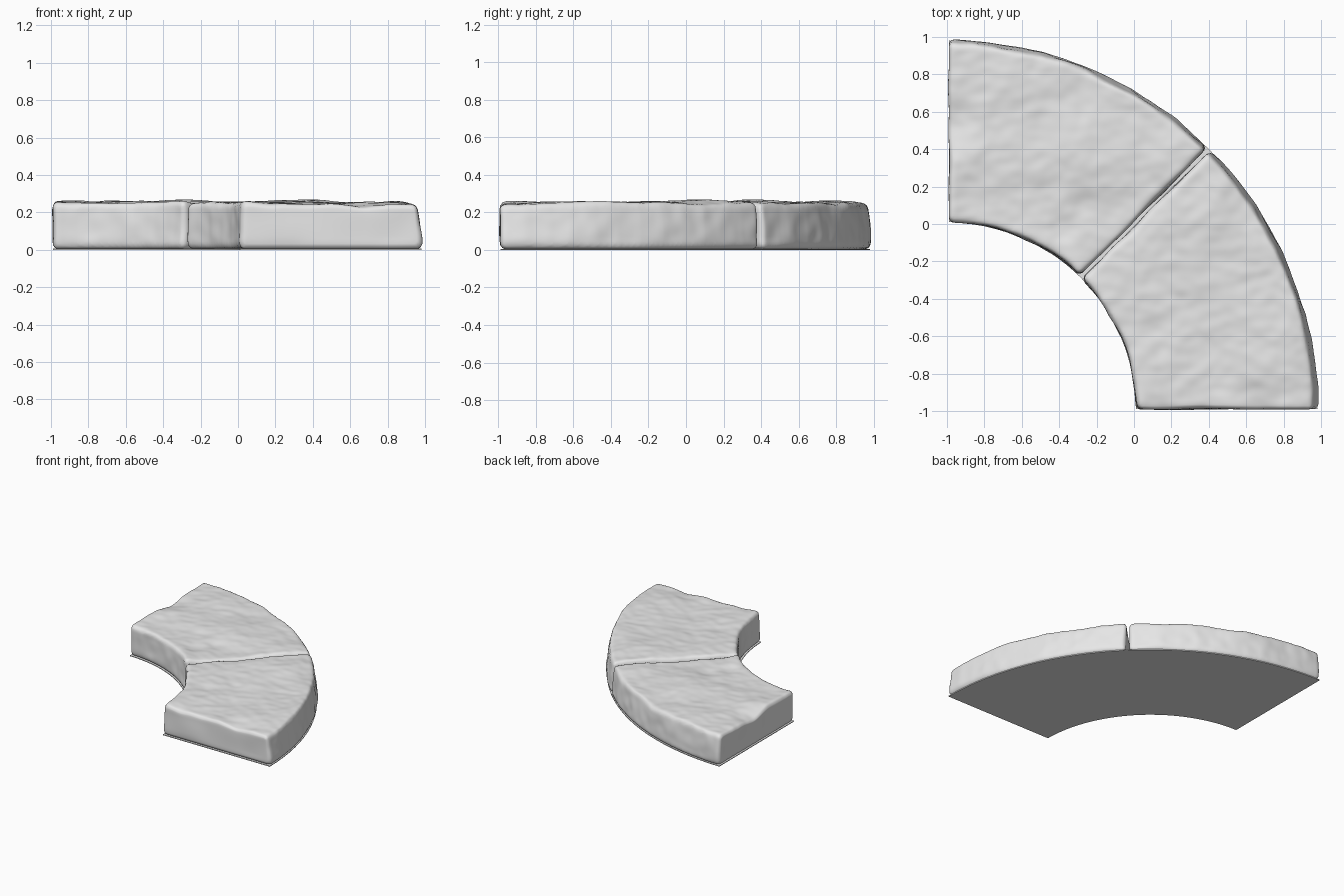
import bpy
import bmesh
import math
from mathutils import Vector, noise

cube = bpy.data.objects.get("Cube")
if cube:
    bpy.data.objects.remove(cube, do_unlink=True)

INNER, OUTER, HEIGHT, GAP = 1.01, 1.985, 0.253, 0.01
CENTRE = Vector((-1, -1, 0))

stone_grey = bpy.data.materials.new("stone_grey")
stone_grey.use_nodes = True
stone_grey.diffuse_color = (0.8, 0.8, 0.8, 1)
stone_grey.node_tree.nodes["Principled BSDF"].inputs["Base Color"].default_value = (0.8, 0.8, 0.8, 1)


def ring_sector(name, start, end, inner, outer, gap, bottom, top, steps=12):
    """Solid slab cut from a ring, between two angles in degrees."""
    def arc(radius):
        a = math.radians(start) + gap / radius
        b = math.radians(end) - gap / radius
        return [CENTRE + Vector((radius * math.cos(a + (b - a) * i / steps),
                                 radius * math.sin(a + (b - a) * i / steps), bottom))
                for i in range(steps + 1)]

    bm = bmesh.new()
    outline = arc(outer) + arc(inner)[::-1]
    face = bm.faces.new([bm.verts.new(p) for p in outline])
    result = bmesh.ops.extrude_face_region(bm, geom=[face])
    raised = [v for v in result["geom"] if isinstance(v, bmesh.types.BMVert)]
    bmesh.ops.translate(bm, verts=raised, vec=(0, 0, top - bottom))
    bmesh.ops.recalc_face_normals(bm, faces=bm.faces)
    mesh = bpy.data.meshes.new(name)
    bm.to_mesh(mesh)
    bm.free()
    mesh.materials.append(stone_grey)
    obj = bpy.data.objects.new(name, mesh)
    bpy.context.collection.objects.link(obj)
    return obj


def densify(obj):
    """Round the edges and turn the slab into an even, fine mesh."""
    bevel = obj.modifiers.new("rounded_edges", "BEVEL")
    bevel.width, bevel.segments = 0.03, 3
    bevel.limit_method, bevel.angle_limit = "ANGLE", math.radians(30)
    remesh = obj.modifiers.new("fine_mesh", "REMESH")
    remesh.mode, remesh.voxel_size = "VOXEL", 0.013
    graph = bpy.context.evaluated_depsgraph_get()
    mesh = bpy.data.meshes.new_from_object(obj.evaluated_get(graph))
    obj.modifiers.clear()
    obj.data = mesh
    mesh.materials.clear()
    mesh.materials.append(stone_grey)
    for poly in mesh.polygons:
        poly.material_index = 0
        poly.use_smooth = True


def weather(obj, dents, seed):
    """Rough top, wavering walls that lean in slightly, and worn dents."""
    shift = Vector((seed, seed * 0.7, 0))
    middle = (INNER + OUTER) / 2
    for v in obj.data.vertices:
        p = v.co.copy()
        t = max(0, min(1, p.z / HEIGHT))
        out = p - CENTRE
        out.z = 0
        radius = out.length
        out.normalize()
        # walls
        side = max(-1, min(1, (radius - middle) / (OUTER - middle)))
        wave = noise.noise(p * 4 + shift) * 0.012 + noise.noise(p * 11 + shift) * 0.005
        v.co += out * (wave * abs(side) ** 4 * min(1, t * 4) - 0.022 * t * t * max(0, side) ** 6)
        around = Vector((-out.y, out.x, 0))
        v.co += around * noise.noise(p * 5 - shift) * 0.008 * min(1, t * 4)
        # top
        lift = noise.noise(p * 2.6 + shift) * 0.018 + noise.noise(p * 6 + shift) * 0.008
        lift += noise.noise(Vector((p.x * 13, p.y * 17, p.z)) + shift) * 0.004
        for x, y, size, depth in dents:
            near = ((p.x - x) ** 2 + (p.y - y) ** 2) / size ** 2
            lift -= depth * math.exp(-near)
        v.co.z += lift * t ** 3
        v.co.x = max(-1, min(1, v.co.x))
        v.co.y = max(-1, min(1, v.co.y))


# Two paving stones, with dents as x, y, size, depth
stones = {
    "left_stone": (45, 90, 3.1, [(-0.99, 0.53, 0.12, 0.03), (-0.38, -0.02, 0.07, 0.012),
                                 (-0.28, 0.1, 0.05, 0.01), (0.2, 0.58, 0.12, 0.015)]),
    "right_stone": (0, 45, 8.4, [(0.1, -0.57, 0.06, 0.012), (0.14, -0.67, 0.05, 0.012),
                                 (0.7, -0.98, 0.12, 0.02), (0.62, 0.1, 0.12, 0.015)]),
}
for name, (start, end, seed, dents) in stones.items():
    stone = ring_sector(name, start, end, INNER, OUTER, GAP, 0.003, HEIGHT)
    densify(stone)
    weather(stone, dents, seed)

# Thin flat sheet closing the underside across the joint
ring_sector("base_sheet", 0, 90, INNER, OUTER - 0.005, 0.012, 0, 0.006, 32)
